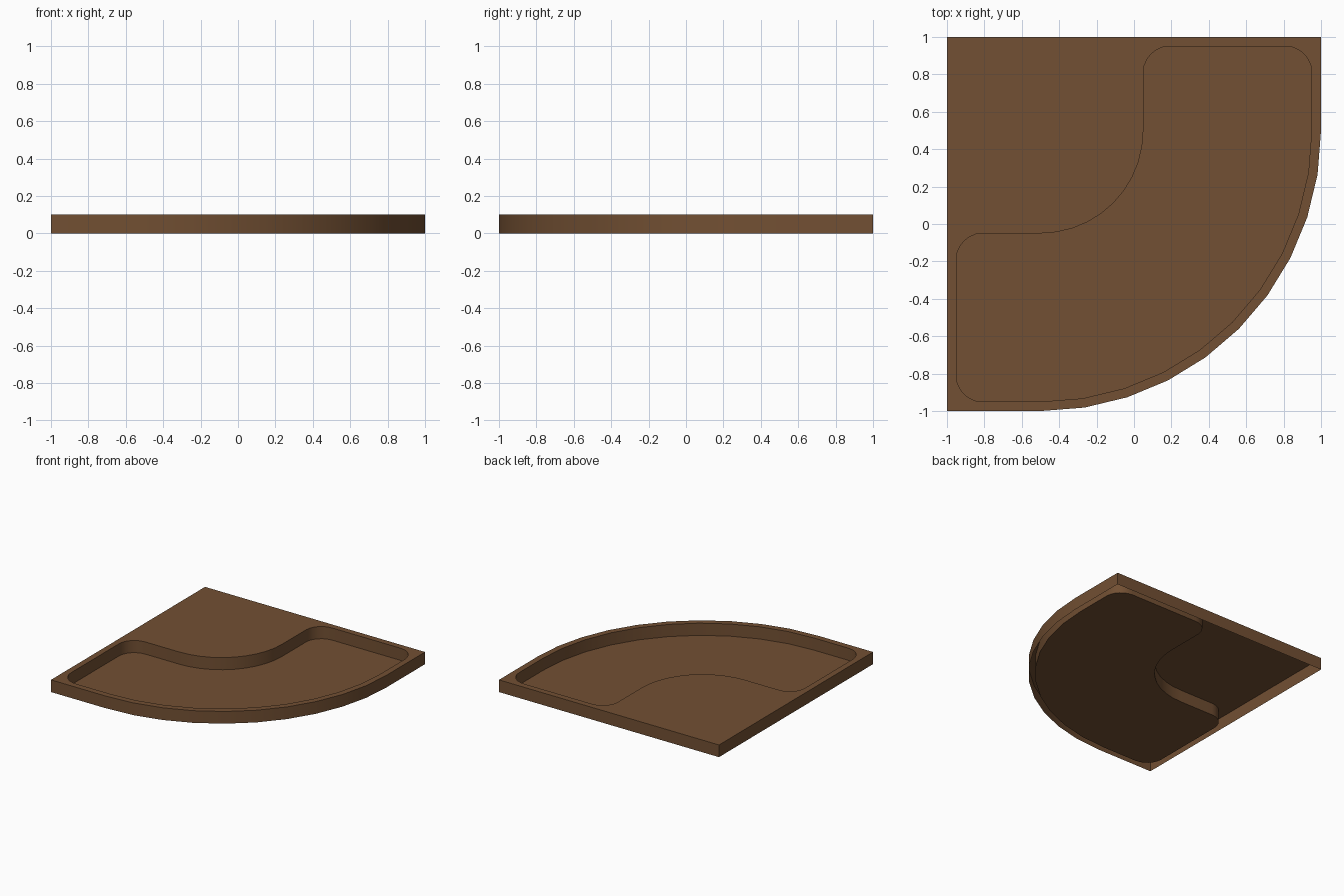
import bpy, bmesh
from math import sin, cos, radians

if "Cube" in bpy.data.objects:
    bpy.data.objects.remove(bpy.data.objects["Cube"])

TOP, FLOOR = 0.1, 0.0
CX, CY = -0.5, 0.5          # shared centre of the curved front


def arc(cx, cy, r, a0, a1, n):
    return [(cx + r * cos(radians(a0 + (a1 - a0) * i / n)),
             cy + r * sin(radians(a0 + (a1 - a0) * i / n))) for i in range(n + 1)]


# Counter-clockwise outlines
outer = [(1, 1), (-1, 1), (-1, -1)] + arc(CX, CY, 1.5, -90, 0, 10)
R = 0.14
i, lo = 0.95, 0.05
pocket = (arc(i - R, i - R, R, 0, 90, 6)
          + arc(lo + R, i - R, R, 90, 180, 6)
          + arc(CX, CY, 0.55, 0, -90, 10)
          + arc(-i + R, -lo - R, R, 90, 180, 6)
          + arc(-i + R, -i + R, R, 180, 270, 6)
          + arc(CX, CY, 1.45, -90, 0, 10))

bm = bmesh.new()


def ring(pts, z):
    return [bm.verts.new((x, y, z)) for x, y in pts]


def loop_edges(vs):
    return [bm.edges.new((a, b)) for a, b in zip(vs, vs[1:] + vs[:1])]


def walls(lower, upper):
    n = len(lower)
    for k in range(n):
        m = (k + 1) % n
        bm.faces.new((lower[k], lower[m], upper[m], upper[k]))


rim_low, rim_top = ring(outer, 0), ring(outer, TOP)
pocket_top, pocket_low = ring(pocket, TOP), ring(pocket, FLOOR)

# Deck with the pocket opening
bmesh.ops.triangle_fill(bm, use_beauty=True, normal=(0, 0, 1),
                        edges=loop_edges(rim_top) + loop_edges(pocket_top))
bmesh.ops.dissolve_limit(bm, angle_limit=0.01, verts=[],
                         edges=[e for e in bm.edges if len(e.link_faces) == 2])
# Pocket floor
bm.faces.new(pocket_low)
for f in bm.faces:
    f.normal_update()
    if f.normal.z < 0:
        f.normal_flip()
# Open-bottomed outer skirt and pocket sides
walls(rim_low, rim_top)
walls(pocket_top, pocket_low)

mesh = bpy.data.meshes.new("corner_tray")
bm.to_mesh(mesh)
bm.free()
tray = bpy.data.objects.new("corner_tray", mesh)
bpy.context.collection.objects.link(tray)

wood = bpy.data.materials.new("brown_wood")
wood.diffuse_color = (0.17, 0.08, 0.033, 1)
wood.use_nodes = True
wood.node_tree.nodes["Principled BSDF"].inputs["Base Color"].default_value = wood.diffuse_color
mesh.materials.append(wood)

bpy.context.view_layer.objects.active = tray
tray.select_set(True)
bpy.ops.object.shade_smooth_by_angle()
